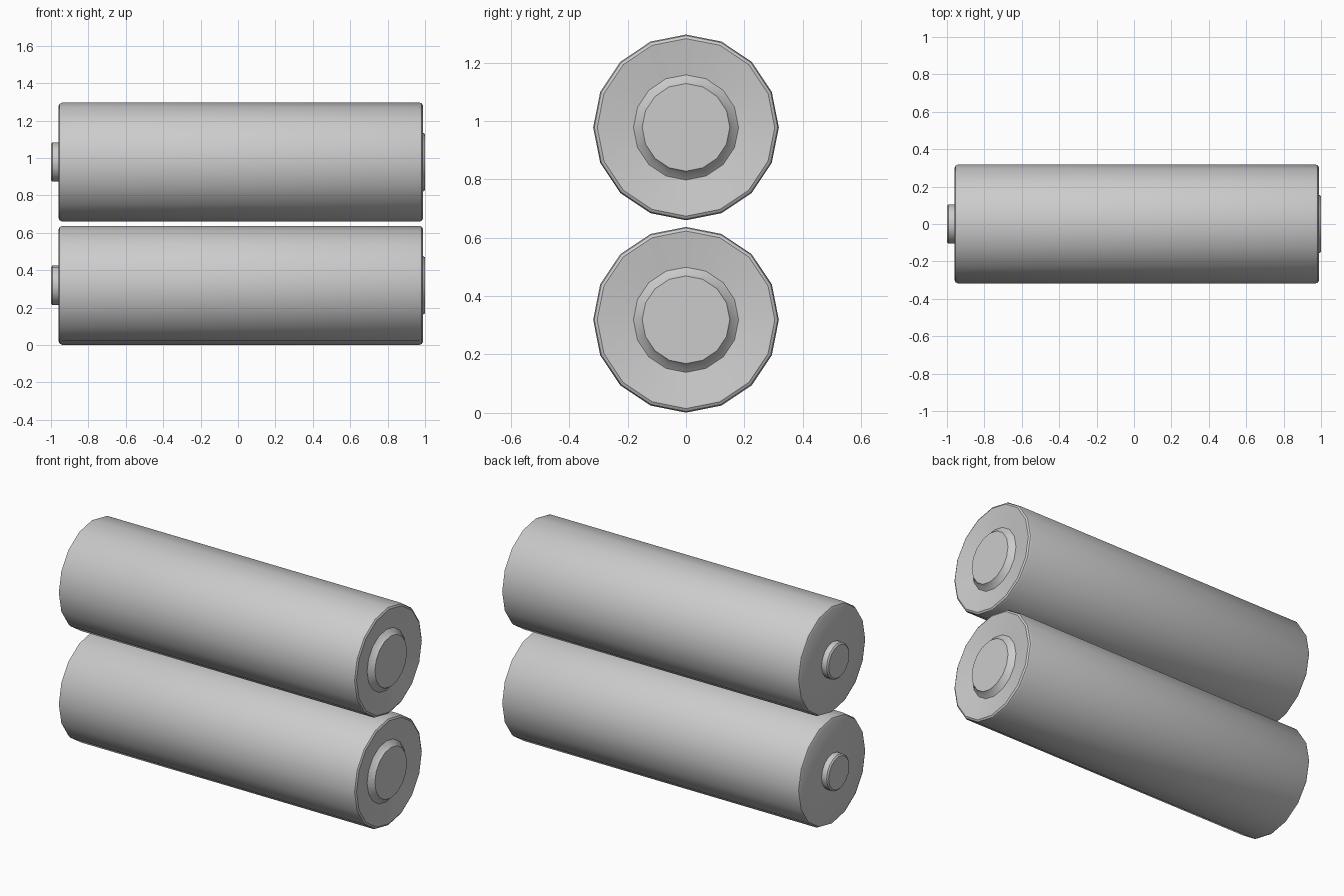
import bpy, bmesh, math

if "Cube" in bpy.data.objects:
    bpy.data.objects.remove(bpy.data.objects["Cube"])

SIDES = 16


def lathe(name, profile, z):
    """Revolve (x, radius) points about a horizontal axis at height z."""
    bm = bmesh.new()
    rings = []
    for x, r in profile:
        if r == 0:
            rings.append(None)
            continue
        rings.append([bm.verts.new((x, r * math.sin(2 * math.pi * i / SIDES),
                                    r * math.cos(2 * math.pi * i / SIDES)))
                      for i in range(SIDES)])
    for a, b in zip(rings, rings[1:]):
        if a is None or b is None:
            bm.faces.new(b if a is None else a)
            continue
        for i in range(SIDES):
            j = (i + 1) % SIDES
            bm.faces.new((a[i], a[j], b[j], b[i]))
    bmesh.ops.recalc_face_normals(bm, faces=bm.faces)
    # the outermost wall must face away from the axis
    wall = max(bm.faces, key=lambda f: f.calc_area() * abs(f.normal.yz.length))
    c = wall.calc_center_median()
    ref = wall.normal.y * c.y + wall.normal.z * c.z
    if ref < 0:
        bmesh.ops.reverse_faces(bm, faces=bm.faces)
    me = bpy.data.meshes.new(name)
    bm.to_mesh(me)
    bm.free()
    ob = bpy.data.objects.new(name, me)
    ob.location.z = z
    bpy.context.collection.objects.link(ob)
    bpy.ops.object.select_all(action='DESELECT')
    ob.select_set(True)
    bpy.context.view_layer.objects.active = ob
    bpy.ops.object.shade_smooth_by_angle(angle=math.radians(32))
    return ob


# rounded casing, flat at the nub end and slightly dished at the other
casing = [(-0.96, 0.105), (-0.96, 0.298), (-0.954, 0.311), (-0.94, 0.318),
          (0.97, 0.318), (0.982, 0.314), (0.988, 0.304), (0.97, 0.18)]
# small contact nub
nub = [(-0.96, 0.105), (-0.993, 0.105), (-1.0, 0.096), (-1.0, 0)]
# wide low contact disc
disc = [(0.97, 0.18), (0.989, 0.157), (1.0, 0.15), (1.0, 0)]

for label, z in (("lower", 0.319), ("upper", 0.978)):
    lathe(label + "_battery_casing", casing, z)
    lathe(label + "_positive_nub", nub, z)
    lathe(label + "_negative_contact", disc, z)
